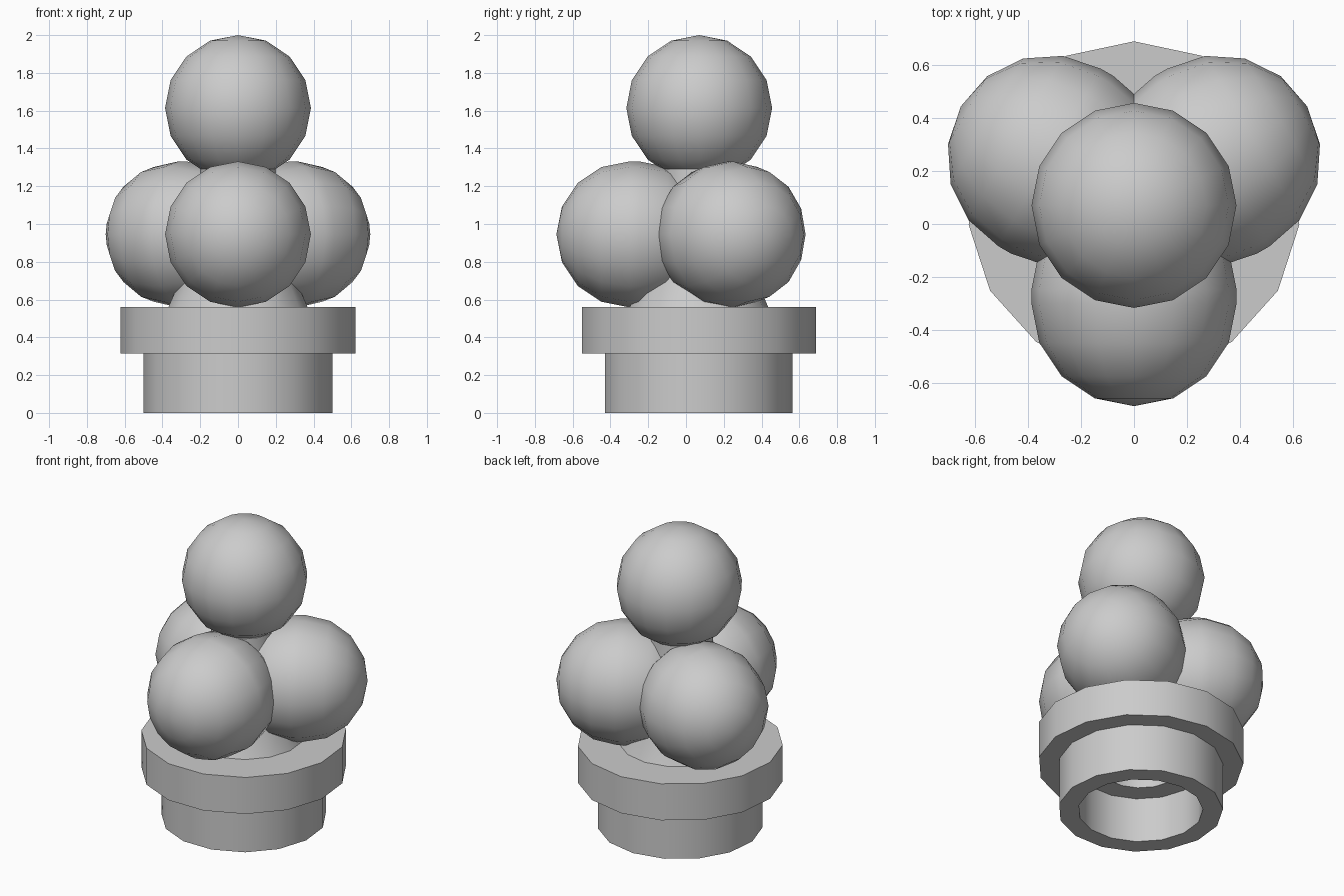
import bpy, bmesh
from math import pi, sin, cos, radians
from mathutils import Matrix, Vector

if "Cube" in bpy.data.objects:
    bpy.data.objects.remove(bpy.data.objects["Cube"])

CY = 0.065   # y of the common vertical axis
R = 0.386    # ball radius


def lathe(name, profile, sides, matrix):
    """Spin (radius, height) points around local z."""
    bm = bmesh.new()
    vs = [bm.verts.new((0, r, z)) for r, z in profile]
    es = [bm.edges.new(p) for p in zip(vs, vs[1:])]
    bmesh.ops.spin(bm, geom=vs + es, cent=(0, 0, 0), axis=(0, 0, 1),
                   angle=2 * pi, steps=sides)
    bmesh.ops.remove_doubles(bm, verts=bm.verts, dist=1e-4)
    bmesh.ops.recalc_face_normals(bm, faces=bm.faces)
    mesh = bpy.data.meshes.new(name)
    bm.to_mesh(mesh)
    bm.free()
    obj = bpy.data.objects.new(name, mesh)
    bpy.context.collection.objects.link(obj)
    obj.matrix_world = matrix
    bpy.ops.object.select_all(action='DESELECT')
    obj.select_set(True)
    bpy.context.view_layer.objects.active = obj
    bpy.ops.object.shade_smooth_by_angle(angle=radians(30))
    return obj


def ball(stretch=0.0):
    """Half-circle profile, its inner half pushed back by stretch."""
    a = [i * pi / 8 for i in range(9)]
    outer = [(R * sin(t), R * cos(t)) for t in a[:5]]
    inner = [(R * sin(t), R * cos(t) - stretch) for t in a[4 if stretch else 5:]]
    return outer + inner


# Hollow stepped base with wider flange
base = [(0.38, 0), (0.502, 0), (0.502, 0.315), (0.626, 0.315), (0.626, 0.56),
        (0.245, 0.56), (0.245, 0.30), (0.38, 0.30), (0.38, 0)]
lathe("base_ring", base, 15, Matrix.Translation((0, CY - 0.003, 0)))

# Hollow tapering core, closed at the top
core = [(0.245, 0.55), (0.375, 0.55), (0.30, 0.72), (0.24, 0.94), (0.205, 1.15),
        (0.20, 1.29), (0, 1.29), (0, 1.20), (0.10, 1.20), (0.16, 0.9),
        (0.245, 0.55)]
lathe("core", core, 15, Matrix.Translation((0, CY, 0)))

# Three balls around the core, slightly stretched inwards
for i in range(3):
    spin = Matrix.Rotation(i * 2 * pi / 3, 4, 'Z')
    pos = spin @ Vector((0, -0.367, 0)) + Vector((0, CY + 0.002, 0.945))
    lathe(f"side_ball_{i + 1}", ball(0.055), 16,
          Matrix.Translation(pos) @ spin @ Matrix.Rotation(pi / 2, 4, 'X'))

# Ball on top
lathe("top_ball", ball(), 16, Matrix.Translation((0, CY + 0.005, 2 - R)))
